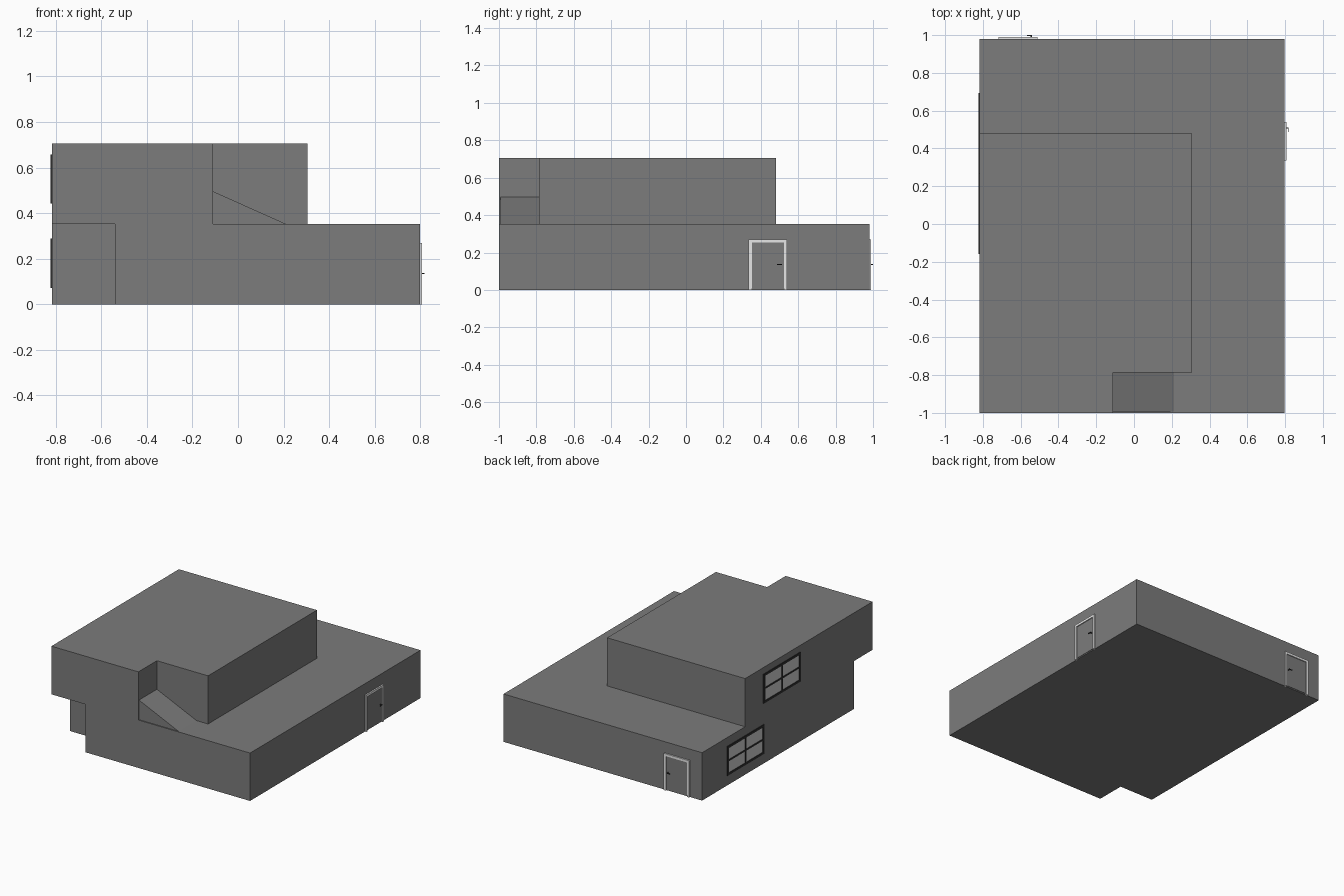
import bpy, bmesh
from mathutils import Vector, Matrix
from math import radians

if "Cube" in bpy.data.objects:
    bpy.data.objects.remove(bpy.data.objects["Cube"])


def mat(name, v):
    m = bpy.data.materials.new(name)
    m.diffuse_color = (v, v, v, 1)
    m.use_nodes = True
    m.node_tree.nodes["Principled BSDF"].inputs["Base Color"].default_value = m.diffuse_color
    return m


WALL = mat("wall grey", 0.20)
TRIM = mat("light door trim", 0.80)
GLASS = mat("pale glass", 0.62)
DARK = mat("dark frame", 0.03)


def finish(name, bm, material, matrix=Matrix()):
    bmesh.ops.recalc_face_normals(bm, faces=bm.faces)
    me = bpy.data.meshes.new(name)
    bm.to_mesh(me)
    bm.free()
    me.materials.append(material)
    ob = bpy.data.objects.new(name, me)
    ob.matrix_world = matrix
    bpy.context.collection.objects.link(ob)
    return ob


def prism(name, outline, offset, material):
    """Extrude a closed 3D outline along offset."""
    bm = bmesh.new()
    face = bm.faces.new([bm.verts.new(p) for p in outline])
    ext = bmesh.ops.extrude_face_region(bm, geom=[face], use_keep_orig=True)
    verts = [g for g in ext["geom"] if isinstance(g, bmesh.types.BMVert)]
    bmesh.ops.translate(bm, verts=verts, vec=offset)
    return finish(name, bm, material)


def boxes(name, spans, material, matrix):
    """Several boxes in one object, each given as (min corner, max corner)."""
    bm = bmesh.new()
    for lo, hi in spans:
        lo, hi = Vector(lo), Vector(hi)
        m = Matrix.Translation((lo + hi) / 2) @ Matrix.Diagonal((*(hi - lo), 1))
        bmesh.ops.create_cube(bm, size=1, matrix=m)
    return finish(name, bm, material, matrix)


# main dimensions
L, R, F, B = -0.817, 0.798, -1.0, 0.98
FLOOR, ROOF, NOTCH = 0.352, 0.706, -0.785

# ground floor with recessed front left corner
prism("ground_floor", [(x, y, 0) for x, y in (
    (-0.54, F), (R, F), (R, B), (L, B), (L, NOTCH), (-0.54, NOTCH))],
    (0, 0, FLOOR), WALL)

# upper floor with a stair notch at its front right corner
prism("upper_floor", [(x, y, FLOOR) for x, y in (
    (L, F), (-0.11, F), (-0.11, NOTCH), (0.306, NOTCH), (0.306, 0.48), (L, 0.48))],
    (0, 0, ROOF - FLOOR), WALL)

# sloping ramp in the notch
prism("ramp", [(-0.11, -0.993, FLOOR), (0.212, -0.993, FLOOR), (-0.11, -0.993, 0.496)],
      (0, -0.993 * -1 + NOTCH, 0), WALL)


def door(label, place, side):
    """Local frame: x along the wall, -y outward, z up; side = handle side."""
    w, h, t = 0.103, 0.27, 0.017
    boxes(label + "_door_frame", [
        ((-w, -0.010, 0), (-w + t, 0.005, h)),
        ((w - t, -0.010, 0), (w, 0.005, h)),
        ((-w + t, -0.010, h - t), (w - t, 0.005, h))], TRIM, place)
    boxes(label + "_door_panel", [((-w + t, -0.003, 0.008), (w - t, 0.005, h - t))],
          WALL, place)
    a, b = sorted((side * 0.048, side * 0.074))
    s = side * 0.071
    boxes(label + "_door_handle", [
        ((s - 0.003, -0.016, 0.132), (s + 0.003, -0.003, 0.138)),
        ((a, -0.020, 0.132), (b, -0.016, 0.138))], DARK, place)


door("right", Matrix.Translation((R, 0.438, 0)) @ Matrix.Rotation(radians(90), 4, 'Z'), 1)
door("back", Matrix.Translation((-0.615, B, 0)) @ Matrix.Rotation(radians(180), 4, 'Z'), -1)


def window(label, y, z):
    """Four-pane window on the left wall."""
    place = Matrix.Translation((L, y, z)) @ Matrix.Rotation(radians(-90), 4, 'Z')
    w, h, t, d = 0.215, 0.108, 0.017, 0.005
    m = 0.006
    boxes(label + "_window_frame", [
        ((-w, -d, -h), (-w + t, 0.003, h)), ((w - t, -d, -h), (w, 0.003, h)),
        ((-w + t, -d, h - t), (w - t, 0.003, h)), ((-w + t, -d, -h), (w - t, 0.003, -h + t)),
        ((-m, -d, -h + t), (m, 0.003, h - t)),
        ((-w + t, -d, -m), (-m, 0.003, m)), ((m, -d, -m), (w - t, 0.003, m))], DARK, place)
    boxes(label + "_window_glass", [((-w + t, -0.002, -h + t), (w - t, 0.003, h - t))],
          GLASS, place)


window("lower", 0.478, 0.180)
window("upper", 0.055, 0.550)
